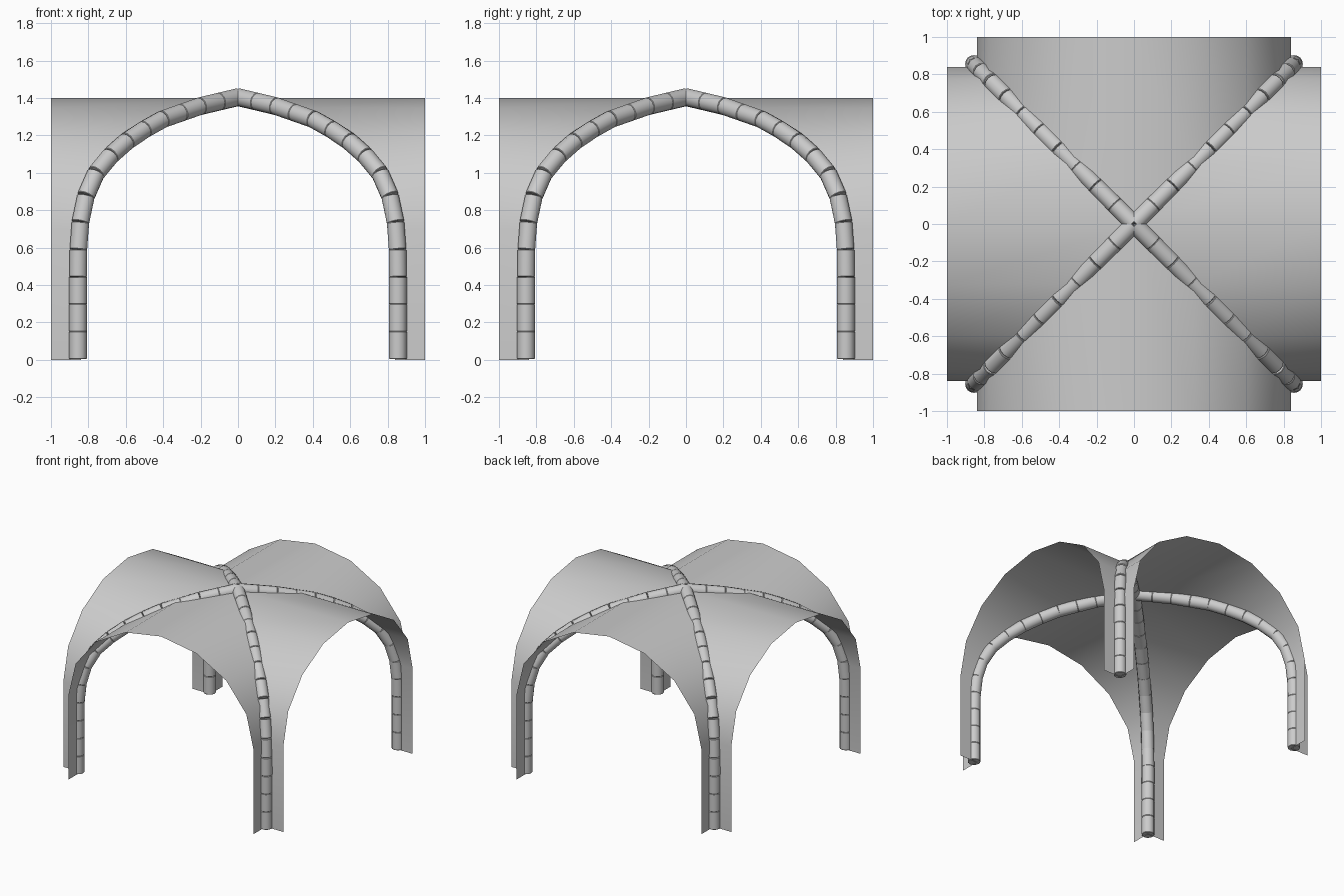
import bpy, bmesh, math
from mathutils import Vector, Matrix

if "Cube" in bpy.data.objects:
    bpy.data.objects.remove(bpy.data.objects["Cube"])

R = 0.84        # half span of the arches
SPRING = 0.70   # height where the arches start
RISE = 0.70
HALF = 1.0      # half length of the barrels
ARC_STEPS = 8
STONES = 15     # rib stones per half rib
RIB_R = 0.048
GAP = 0.003

# Arch profile as (offset across, height), foot to foot
arc = [(-R * math.cos(math.pi * i / ARC_STEPS), SPRING + RISE * math.sin(math.pi * i / ARC_STEPS))
       for i in range(ARC_STEPS + 1)]
profile = [(-R, 0.0)] + arc + [(R, 0.0)]


def finish(bm, name):
    mesh = bpy.data.meshes.new(name)
    bm.to_mesh(mesh)
    bm.free()
    obj = bpy.data.objects.new(name, mesh)
    bpy.context.collection.objects.link(obj)
    bpy.ops.object.select_all(action='DESELECT')
    obj.select_set(True)
    bpy.context.view_layer.objects.active = obj
    bpy.ops.object.shade_smooth_by_angle(angle=math.radians(32))
    return obj


# Vault webs: each barrel is trimmed at the diagonal groin
def make_web(turn, name):
    bm = bmesh.new()
    rot = Matrix.Rotation(turn, 4, 'Z')
    rows = [(bm.verts.new(rot @ Vector((abs(t), t, z))), bm.verts.new(rot @ Vector((HALF, t, z))))
            for t, z in profile]
    for (a, b), (c, d) in zip(rows, rows[1:]):
        bm.faces.new((a, b, d, c))
    finish(bm, name)


for i, side in enumerate(("right", "back", "left", "front")):
    make_web(i * math.pi / 2, side + "_web")


# Half rib path along the groin, foot to pointed crown, cut into equal stones
rib_curve = [(0.855, 0.005), (0.855, 0.55), (0.848, 0.70), (0.825, 0.84), (0.78, 0.97), (0.70, 1.075),
             (0.57, 1.19), (0.42, 1.28), (0.20, 1.357), (0, 1.404)]
half = [Vector((t, t, z)) for t, z in rib_curve]
lengths = [(b - a).length for a, b in zip(half, half[1:])]
total = sum(lengths)


def at(dist):
    for a, b, l in zip(half, half[1:], lengths):
        if dist <= l + 1e-6:
            return a.lerp(b, dist / l)
        dist -= l
    return half[-1].copy()


# One stone: a short round drum with softened ends
def add_stone(bm, p, q, sides=12):
    axis = (q - p).normalized()
    quat = axis.to_track_quat('Z', 'Y')
    length = (q - p).length
    rings = []
    for s, r in ((0, RIB_R * 0.95), (GAP, RIB_R), (length - GAP, RIB_R), (length, RIB_R * 0.95)):
        rings.append([bm.verts.new(p + quat @ Vector((r * math.cos(2 * math.pi * k / sides),
                                                      r * math.sin(2 * math.pi * k / sides), s)))
                      for k in range(sides)])
    for lo, hi in zip(rings, rings[1:]):
        for k in range(sides):
            n = (k + 1) % sides
            bm.faces.new((lo[k], lo[n], hi[n], hi[k]))
    bm.faces.new(rings[0][::-1])
    bm.faces.new(rings[-1])


# Four half ribs meeting at the crown
for i, corner in enumerate(("back_right", "back_left", "front_left", "front_right")):
    bm = bmesh.new()
    for k in range(STONES):
        add_stone(bm, at(total * k / STONES), at(total * (k + 1) / STONES))
    bmesh.ops.rotate(bm, verts=bm.verts, cent=(0, 0, 0), matrix=Matrix.Rotation(i * math.pi / 2, 3, 'Z'))
    finish(bm, corner + "_rib")
